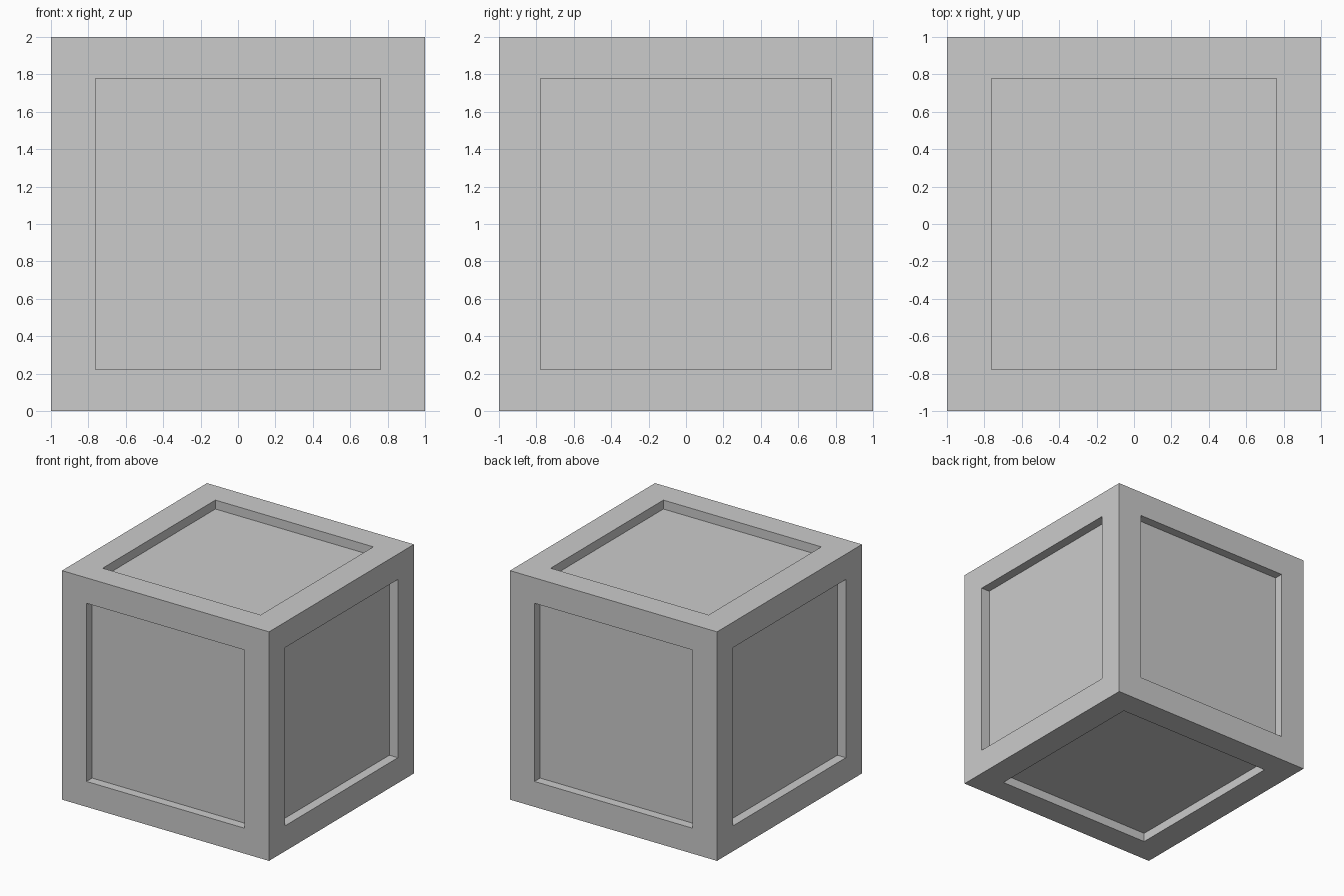
import bpy, bmesh
from mathutils import Vector

if "Cube" in bpy.data.objects:
    bpy.data.objects.remove(bpy.data.objects["Cube"])

OPENING = Vector((0.763, 0.778, 0.778))   # half size of the panel openings
DEPTH = Vector((0.082, 0.078, 0.078))     # recess depth along each axis

bm = bmesh.new()
bmesh.ops.create_cube(bm, size=2)
faces = list(bm.faces)

# Border frame on every side
bmesh.ops.inset_individual(bm, faces=faces, thickness=0.222, use_even_offset=True)
for f in faces:
    for v in f.verts:
        for i in range(3):
            if abs(v.co[i]) < 0.99:
                v.co[i] = OPENING[i] if v.co[i] > 0 else -OPENING[i]

# Sunken panels with straight walls
bm.normal_update()
panels = bmesh.ops.extrude_discrete_faces(bm, faces=faces)["faces"]
for f in panels:
    f.normal_update()
    n = f.normal.copy()
    shift = Vector([-n[i] * DEPTH[i] for i in range(3)])
    bmesh.ops.translate(bm, verts=list(f.verts), vec=shift)

bmesh.ops.recalc_face_normals(bm, faces=list(bm.faces))
bmesh.ops.translate(bm, verts=list(bm.verts), vec=(0, 0, 1))

mesh = bpy.data.meshes.new("crate")
bm.to_mesh(mesh)
bm.free()
crate = bpy.data.objects.new("crate", mesh)
bpy.context.collection.objects.link(crate)
